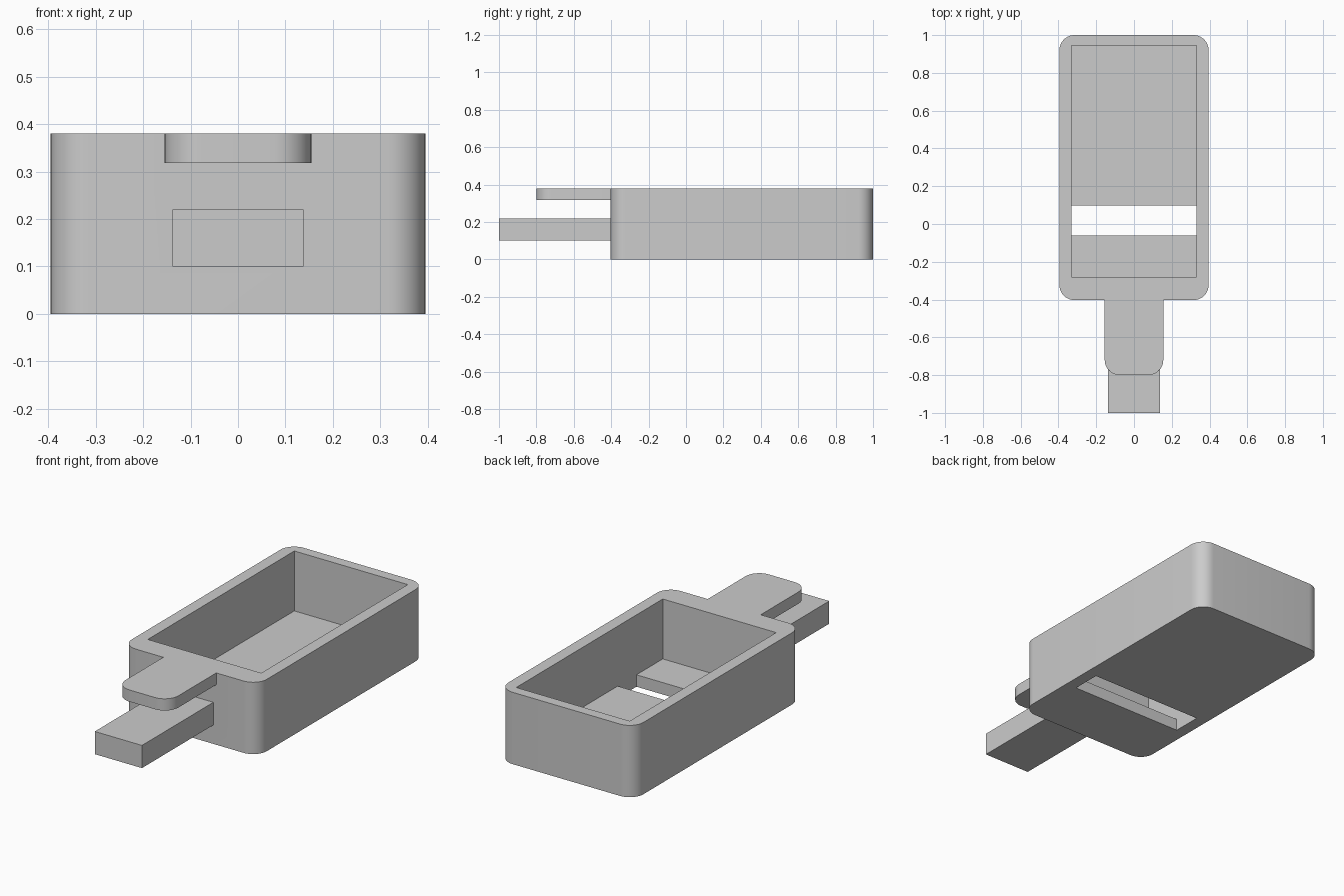
import bpy
import bmesh
from math import pi, sin, cos, radians

cube = bpy.data.objects.get("Cube")
if cube:
    bpy.data.objects.remove(cube, do_unlink=True)

grey = bpy.data.materials.new("light_grey")
grey.use_nodes = True
GREY = (0.6, 0.6, 0.6, 1)
grey.diffuse_color = GREY
grey.node_tree.nodes["Principled BSDF"].inputs["Base Color"].default_value = GREY


def rect(x, y0, y1, front=0, back=0, steps=10):
    """Outline centred on x = 0, with corner radii for its front and back."""
    pts = []
    corners = ((1, 1, back, 0), (-1, 1, back, 1), (-1, -1, front, 2), (1, -1, front, 3))
    for sx, sy, r, quarter in corners:
        cx = sx * (x - r)
        cy = y1 - r if sy > 0 else y0 + r
        for i in range(steps + 1 if r else 1):
            a = (quarter + i / steps) * pi / 2
            pts.append((cx + r * cos(a), cy + r * sin(a)))
    return pts


def slab(name, outline, z0, z1):
    """Extrude an outline upwards into a solid."""
    bm = bmesh.new()
    base = bm.faces.new([bm.verts.new((x, y, z0)) for x, y in outline])
    top = bmesh.ops.extrude_face_region(bm, geom=[base])["geom"]
    bmesh.ops.translate(bm, vec=(0, 0, z1 - z0),
                        verts=[v for v in top if isinstance(v, bmesh.types.BMVert)])
    bmesh.ops.recalc_face_normals(bm, faces=bm.faces)
    mesh = bpy.data.meshes.new(name)
    bm.to_mesh(mesh)
    bm.free()
    mesh.materials.append(grey)
    obj = bpy.data.objects.new(name, mesh)
    bpy.context.collection.objects.link(obj)
    return obj


def combine(target, other, operation):
    """Apply a boolean and remove the helper solid."""
    mod = target.modifiers.new(operation.lower(), "BOOLEAN")
    mod.operation = operation
    mod.solver = "EXACT"
    mod.object = other
    bpy.context.view_layer.objects.active = target
    bpy.ops.object.modifier_apply(modifier=mod.name)
    bpy.data.objects.remove(other, do_unlink=True)


HEIGHT, FLOOR, FRONT = 0.38, 0.063, -0.403

# Rounded tray with the lip and tongue fused to its front wall
tray = slab("tray", rect(0.395, FRONT, 1, 0.08, 0.08), 0, HEIGHT)
lip = slab("lip", rect(0.155, -0.8, FRONT + 0.06, 0.08), 0.318, HEIGHT)
tongue = slab("tongue", rect(0.138, -1, FRONT + 0.06), 0.1, 0.22)
combine(tray, lip, "UNION")
combine(tray, tongue, "UNION")

# Open cavity and the slot through its floor
cavity = slab("cavity_cutter", rect(0.332, -0.28, 0.945), FLOOR, HEIGHT + 0.1)
slot = slab("slot_cutter", rect(0.332, -0.06, 0.097), -0.1, FLOOR + 0.1)
combine(tray, cavity, "DIFFERENCE")
combine(tray, slot, "DIFFERENCE")

# Smooth rounded corners, sharp edges elsewhere
bpy.ops.object.select_all(action="DESELECT")
tray.select_set(True)
bpy.context.view_layer.objects.active = tray
bpy.ops.object.shade_smooth_by_angle(angle=radians(30))
